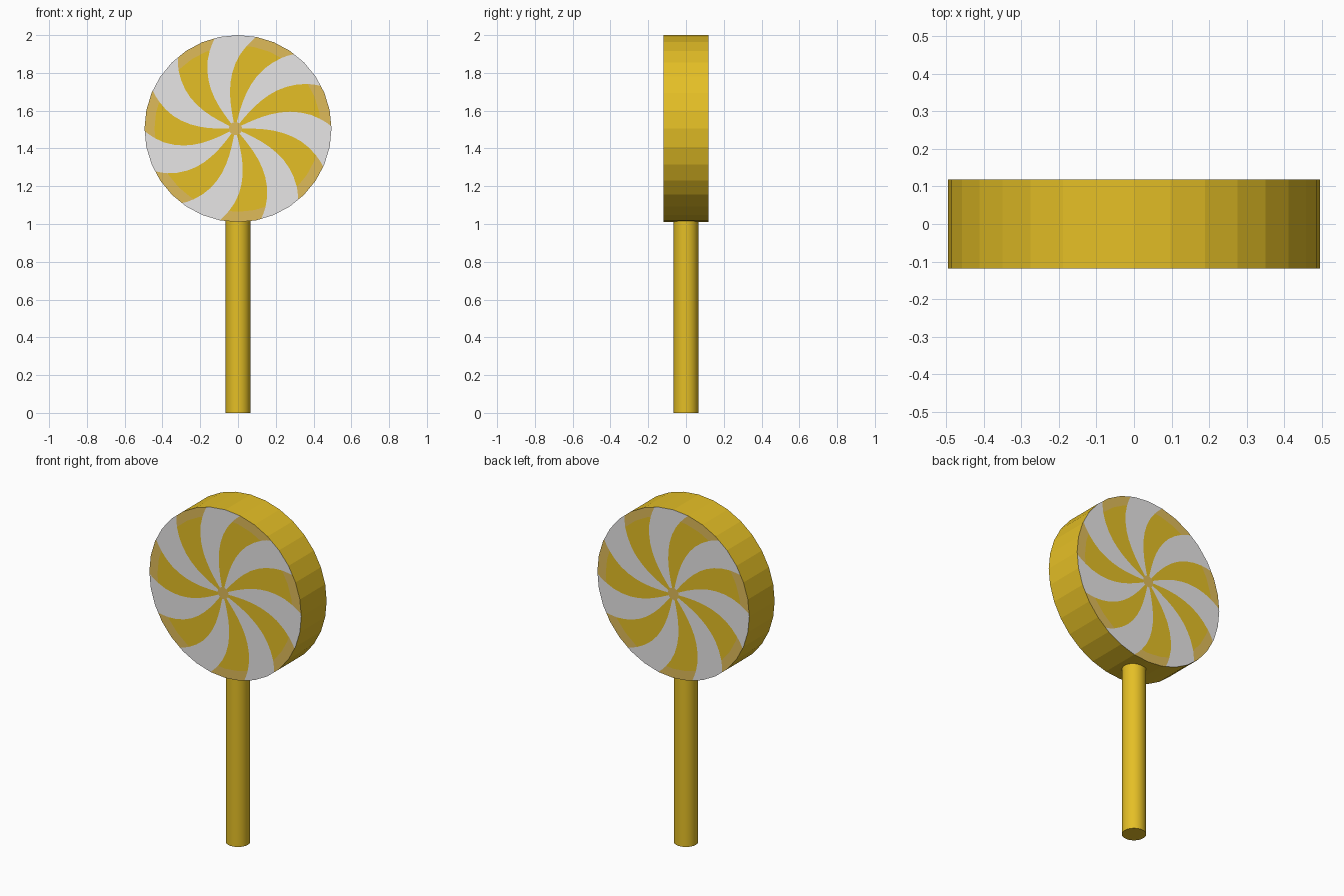
import bpy, bmesh, math

if "Cube" in bpy.data.objects:
    bpy.data.objects.remove(bpy.data.objects["Cube"])

R, HALF, ZC = 0.495, 0.118, 1.505   # candy disc radius, half thickness, centre height
SIDES, ARMS = 32, 7
COLS = SIDES * ARMS                 # columns line up with both facets and stripes
START = 65                          # column where the first yellow stripe begins
TWIST = math.radians(25)
RINGS = [0.07, 0.13, 0.2, 0.3, 0.4, 0.5, 0.6, 0.7, 0.8, 0.89, 0.95, 1.0]


def material(name, rgb):
    m = bpy.data.materials.new(name)
    m.diffuse_color = (*rgb, 1)
    m.use_nodes = True
    m.node_tree.nodes["Principled BSDF"].inputs["Base Color"].default_value = m.diffuse_color
    return m


yellow = material("candy yellow", (0.78, 0.52, 0.019))
white = material("candy white", (0.80, 0.79, 0.79))
tan = material("pale caramel", (0.74, 0.50, 0.10))


def polygon_radius(a):
    """Distance to the edge of the faceted disc at angle a."""
    step = 2 * math.pi / SIDES
    return R * math.cos(step / 2) / math.cos((a % step) - step / 2)


def swirl_cap(bm, side, shift):
    """Swirled face of the disc; side 1 is the front, -1 the back."""
    rings = []
    for r in RINGS:
        ring = []
        for k in range(COLS):
            a = 2 * math.pi * k / COLS + TWIST * (1 - r * r)
            d = r * polygon_radius(a)
            x = d * math.cos(a) + shift * (1 - r)
            ring.append(bm.verts.new((side * x, -side * HALF, ZC + d * math.sin(a))))
        rings.append(ring)
    # centre dot
    bm.faces.new(rings[0]).material_index = 2
    # curved stripes, paler towards the rim
    for j in range(len(RINGS) - 1):
        for k in range(COLS):
            n = (k + 1) % COLS
            f = bm.faces.new((rings[j][k], rings[j + 1][k], rings[j + 1][n], rings[j][n]))
            if (k - START) % SIDES >= SIDES // 2:
                f.material_index = 1
            else:
                f.material_index = 2 if RINGS[j] >= 0.88 else 0
    return rings[-1]


def finish(name, bm, mats):
    bmesh.ops.recalc_face_normals(bm, faces=bm.faces[:])
    me = bpy.data.meshes.new(name)
    bm.to_mesh(me)
    bm.free()
    for m in mats:
        me.materials.append(m)
    ob = bpy.data.objects.new(name, me)
    bpy.context.collection.objects.link(ob)
    return ob


# candy disc: two swirled caps joined by a plain faceted wall
bm = bmesh.new()
front = swirl_cap(bm, 1, -0.015)
back = swirl_cap(bm, -1, 0.0)
for k in range(COLS):
    n = (k + 1) % COLS
    bm.faces.new((front[k], front[n],
                  back[(COLS // 2 - n) % COLS], back[(COLS // 2 - k) % COLS]))
finish("candy_disc", bm, [yellow, white, tan])

# stick
bpy.ops.mesh.primitive_cylinder_add(vertices=32, radius=0.065, depth=1.05,
                                    location=(0, 0, 0.525))
stick = bpy.context.object
stick.name = "stick"
stick.data.materials.append(yellow)
bpy.ops.object.shade_smooth_by_angle(angle=math.radians(30))
